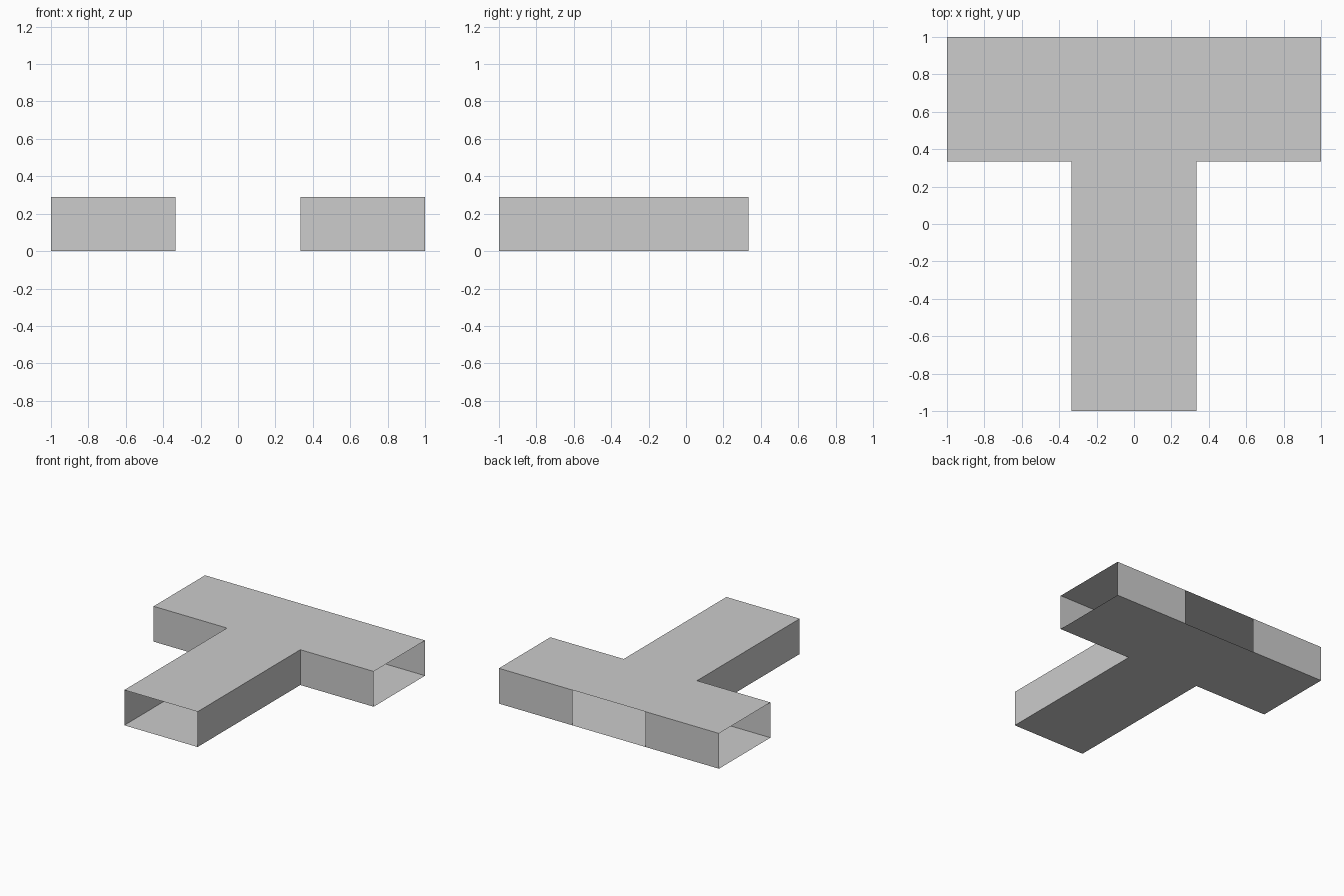
import bpy
import bmesh

cube = bpy.data.objects.get("Cube")
if cube:
    bpy.data.objects.remove(cube, do_unlink=True)

HEIGHT = 0.29
INNER = 0.333  # half width of every passage

grey = bpy.data.materials.new("light grey")
grey.use_nodes = True
colour = (0.604, 0.604, 0.604, 1)
grey.diffuse_color = colour
grey.node_tree.nodes["Principled BSDF"].inputs["Base Color"].default_value = colour


def make_object(name, build):
    bm = bmesh.new()
    build(bm)
    mesh = bpy.data.meshes.new(name)
    bm.to_mesh(mesh)
    bm.free()
    mesh.materials.append(grey)
    obj = bpy.data.objects.new(name, mesh)
    bpy.context.collection.objects.link(obj)


def add_slab(name, outline, z, up):
    """Thin horizontal sheet from a counter-clockwise outline."""
    points = outline if up else outline[::-1]
    make_object(name, lambda bm: bm.faces.new([bm.verts.new((x, y, z)) for x, y in points]))


def add_wall(name, path):
    """Thin upright sheet following a plan path."""
    def build(bm):
        low = [bm.verts.new((x, y, 0)) for x, y in path]
        high = [bm.verts.new((x, y, HEIGHT)) for x, y in path]
        for i in range(len(path) - 1):
            bm.faces.new((low[i], low[i + 1], high[i + 1], high[i]))
    make_object(name, build)


# Floor and roof: stem with right arm, and the separate left arm
main_outline = [(-INNER, -1), (INNER, -1), (INNER, 1), (-1, 1), (-1, INNER), (-INNER, INNER)]
arm_outline = [(INNER, INNER), (1, INNER), (1, 1), (INNER, 1)]
for level, z, up in (("floor", 0, False), ("roof", HEIGHT, True)):
    add_slab("main_" + level, main_outline, z, up)
    add_slab("left_arm_" + level, arm_outline, z, up)

# Walls: stem corner and back panel on each side; all four passage ends stay open
for side, s in (("left", 1), ("right", -1)):
    corner = [(s * INNER, -1), (s * INNER, INNER), (s, INNER)]
    back = [(s, 1), (s * INNER, 1)]
    add_wall(side + "_corner_wall", corner[::s])
    add_wall(side + "_back_wall", back[::s])
